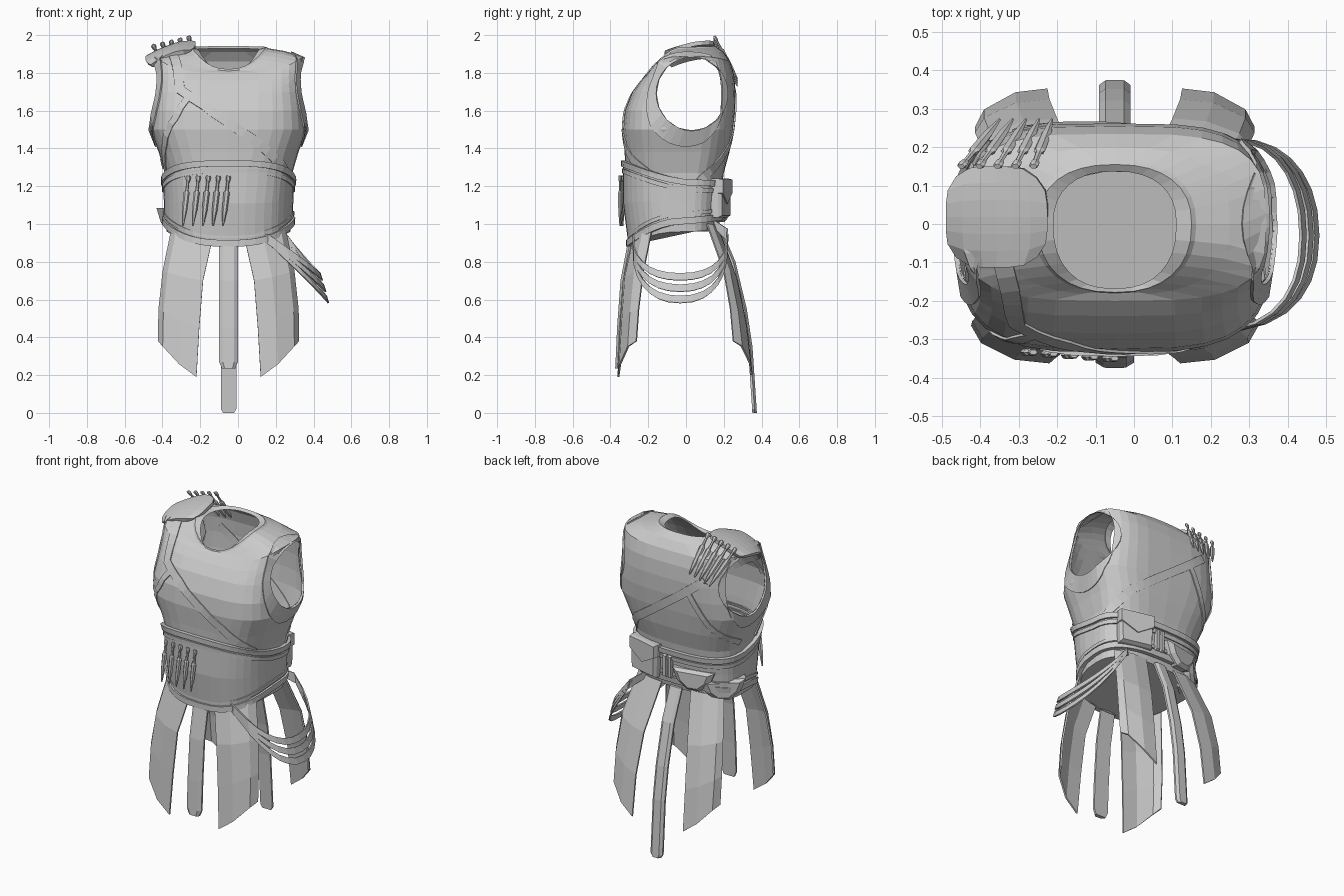
import bpy, bmesh, math
from mathutils import Vector, Matrix
from mathutils.bvhtree import BVHTree

if "Cube" in bpy.data.objects:
    bpy.data.objects.remove(bpy.data.objects["Cube"])

CX = -0.05  # the garment's own centre line
grey = bpy.data.materials.new("plain grey")
grey.diffuse_color = (0.6, 0.6, 0.6, 1)
grey.use_nodes = True
grey.node_tree.nodes["Principled BSDF"].inputs["Base Color"].default_value = grey.diffuse_color


def finish(name, bm, thick=0):
    me = bpy.data.meshes.new(name)
    bmesh.ops.recalc_face_normals(bm, faces=bm.faces)
    bm.to_mesh(me)
    bm.free()
    ob = bpy.data.objects.new(name, me)
    bpy.context.collection.objects.link(ob)
    me.materials.append(grey)
    if thick:
        mod = ob.modifiers.new("thickness", 'SOLIDIFY')
        mod.thickness = thick
        mod.offset = 0
    return ob


def grid_bm(rows, loop_rows=False, loop_cols=False, caps=False):
    bm = bmesh.new()
    vs = [[bm.verts.new(p) for p in r] for r in rows]
    n, m = len(vs), len(vs[0])
    for i in range(n if loop_rows else n - 1):
        for j in range(m if loop_cols else m - 1):
            a, b = vs[i], vs[(i + 1) % n]
            bm.faces.new((a[j], a[(j + 1) % m], b[(j + 1) % m], b[j]))
    if caps:
        bm.faces.new(vs[0])
        bm.faces.new(vs[-1])
    return bm


def grid(name, rows, thick=0, **kw):
    return finish(name, grid_bm(rows, **kw), thick)


def spow(v, p):
    return math.copysign(abs(v) ** p, v)


def ring_point(r, t):
    hx, yf, yb, zf, zs, zb, p = r
    c, s = math.cos(t), math.sin(t)
    z = zs + ((zf if s < 0 else zb) - zs) * s * s
    return Vector((CX + hx * spow(c, p), (-yf if s < 0 else yb) * spow(s, p), z))


# Torso: rings of half width, front y, back y, z at front / side / back, squareness
RINGS = [
    (.328, -.295, .165, .885, .96, .98, .76), (.332, -.32, .18, 1.03, 1.05, 1.06, .76),
    (.333, -.325, .185, 1.15, 1.15, 1.15, .74), (.338, -.32, .20, 1.27, 1.27, 1.27, .70),
    (.37, -.325, .23, 1.38, 1.38, 1.38, .64), (.415, -.335, .25, 1.50, 1.50, 1.50, .60),
    (.405, -.325, .26, 1.60, 1.60, 1.60, .57), (.39, -.285, .262, 1.70, 1.70, 1.70, .55),
    (.385, -.24, .255, 1.76, 1.80, 1.79, .55), (.395, -.20, .235, 1.80, 1.887, 1.86, .58),
    (.30, -.185, .20, 1.808, 1.915, 1.91, .75), (.212, -.18, .165, 1.81, 1.93, 1.935, .85),
    (.20, -.178, .155, 1.82, 1.938, 1.942, .85), (.16, -.168, .137, 1.80, 1.925, 1.93, .85)]
SEG = 32
bm = grid_bm([[ring_point(r, math.tau * k / SEG) for k in range(SEG)] for r in RINGS], loop_cols=True)
bm.verts.ensure_lookup_table()
bm.faces.new(bm.verts[:SEG])  # closed underside
bm.normal_update()
tree = BVHTree.FromBMesh(bm)

# Armholes: cut a 16-sided outline through both sides
hole = [(.03 + .185 * math.cos(math.tau * k / 16), 1.69 + .195 * math.sin(math.tau * k / 16)) for k in range(16)]
planes = []
for (y0, z0), (y1, z1) in zip(hole, hole[1:] + hole[:1]):
    planes.append((Vector((0, y0, z0)), Vector((0, z1 - z0, y0 - y1)).normalized()))
for co, no in planes:
    fs = [f for f in bm.faces if abs(f.calc_center_median().x - CX) > .22 and f.calc_center_median().z > 1.3]
    es = {e for f in fs for e in f.edges}
    vs = {v for f in fs for v in f.verts}
    bmesh.ops.bisect_plane(bm, geom=list(vs) + list(es) + fs, plane_co=co, plane_no=no, dist=1e-5)
gone = [f for f in bm.faces if abs(f.calc_center_median().x - CX) > .22
        and all(no.dot(f.calc_center_median() - co) < 1e-4 for co, no in planes)]
bmesh.ops.delete(bm, geom=gone, context='FACES')
finish("torso", bm)


def on_body(p, off):
    loc, n, _, _ = tree.find_nearest(Vector(p))
    if n.dot(loc - Vector((CX, 0, 1.45))) < 0:
        n = -n
    return loc + n * off, n


def on_side(side, y, z, off):
    loc = tree.ray_cast(Vector((CX + side, y, z)), Vector((-side, 0, 0)))[0]
    return on_body(loc if loc else (CX + side * .39, y, z), off)[0]


# Armhole trims, widest at the front and underneath
for side, label in ((-1, "left"), (1, "right")):
    rows = []
    for k in range(32):
        c, s = math.cos(math.tau * k / 32), math.sin(math.tau * k / 32)
        inner = (.03 + .186 * c, 1.69 + .194 * s)
        outer = (CX + side * (.41 - .07 * max(0, s) ** 2), .0 + .23 * c, 1.67 + .27 * s)
        rows.append([on_side(side, *inner, -.004), on_side(side, *inner, .010),
                     on_body(outer, .008)[0], on_body(outer, -.004)[0]])
    grid("armhole_trim_" + label, rows, loop_rows=True)


# Straps laid over the body along a path
def strap(name, pts, width=.05):
    pts = [Vector(p) for p in pts]
    path = [a.lerp(b, i / 5) for a, b in zip(pts, pts[1:]) for i in range(5)] + [pts[-1]]
    path = [on_body(p, 0) for p in path]
    rows = []
    for i, (p, n) in enumerate(path):
        tan = path[min(i + 1, len(path) - 1)][0] - path[max(i - 1, 0)][0]
        side = tan.cross(n).normalized() * width / 2
        a, b = on_body(p - side, 0)[0], on_body(p + side, 0)[0]
        rows.append([a - n * .004, a + n * .007, b + n * .007, b - n * .004])
    grid(name, rows, loop_cols=True, caps=True)


strap("chest_strap", [(-.34, -.08, 1.88), (-.30, -.25, 1.70), (-.10, -.33, 1.57), (.12, -.33, 1.42), (.30, -.2, 1.24)])
strap("chest_side_strap", [(-.27, -.29, 1.66), (-.34, -.27, 1.53), (-.42, -.14, 1.27)], .035)
strap("back_strap", [(-.30, .24, 1.74), (-.16, .26, 1.63), (.02, .25, 1.50), (.2, .22, 1.37), (.3, .08, 1.22)])
strap("back_side_strap", [(-.2, .26, 1.64), (-.31, .23, 1.46), (-.42, .04, 1.30)], .035)


# Belly wrap and its hems
def body(t, z, off):
    z2 = min(max(z, RINGS[0][4]), 1.49)
    i = max(k for k in range(6) if RINGS[k][4] <= z2)
    a, b = RINGS[i], RINGS[i + 1]
    f = (z2 - a[4]) / (b[4] - a[4])
    r = [u + (v - u) * f for u, v in zip(a, b)]
    return ring_point((r[0] + off, r[1] - off, r[2] + off, z, z, z, r[6]), t)


def top_edge(t):
    s = -math.sin(t)
    return 1.225 + (.10 * s if s > 0 else .01 * s)


def low_edge(t):
    s = -math.sin(t)
    return 1.01 - (.12 * s ** 1.5 if s > 0 else .02 * s)


def band(name, lo, hi, off):
    rows = []
    for k in range(40):
        t = math.tau * k / 40
        a, b = lo(t), hi(t)
        rows.append([body(t, a, -.01), body(t, a, off), body(t, (a + b) / 2, off), body(t, b, off), body(t, b, -.01)])
    grid(name, rows, loop_rows=True)


band("belly_wrap", low_edge, top_edge, .010)
band("upper_hem", lambda t: top_edge(t) - .02, lambda t: top_edge(t) + .012, .022)
band("upper_cord", lambda t: top_edge(t) - .055, lambda t: top_edge(t) - .03, .018)
band("lower_hem", lambda t: low_edge(t) - .01, lambda t: low_edge(t) + .025, .022)
band("lower_cord", lambda t: low_edge(t) + .035, lambda t: low_edge(t) + .055, .016)

# Four wide skirt panels: inner and outer edges as (distance from centre, y, z)
IN_F = [(.09, -.285, .90), (.135, -.33, .70), (.155, -.345, .45), (.17, -.358, .19)]
OUT_F = [(.30, -.18, .97), (.345, -.225, .75), (.367, -.25, .55), (.37, -.262, .38)]
IN_B = [(.10, .165, .99), (.15, .27, .70), (.17, .32, .45), (.175, .348, .20)]
OUT_B = [(.29, .11, 1.0), (.345, .20, .75), (.36, .235, .55), (.36, .25, .38)]
for where, inner, outer in (("front", IN_F, OUT_F), ("back", IN_B, OUT_B)):
    for side, label in ((-1, "left"), (1, "right")):
        rows = []
        for a, b in zip(inner, outer):
            a, b = Vector(a), Vector(b)
            cols = [[a[i] + (b[i] - a[i]) * f[i] for i in range(3)]
                    for f in ((0, 0, 0), (.45, .1, .35), (.88, .55, .85), (1, 1, 1))]
            rows.append([(CX + side * p[0], p[1], p[2]) for p in cols])
        grid(f"{where}_skirt_panel_{label}", rows, .01)


# Narrow hanging strips with a folded section
def strip(name, path, half, out):
    rows = []
    for i, (y, z) in enumerate(path):
        h = half * (.7 if i == len(path) - 1 else 1)
        rows.append([(CX + x * h, y + d * out, z) for x, d in
                     ((-1, -.012), (-1, 0), (-.6, .012), (.6, .012), (1, 0), (1, -.012))])
    grid(name, rows, loop_cols=True, caps=True)


strip("front_strip", [(-.295, .91), (-.335, .70), (-.353, .45), (-.361, .27), (-.363, .235)], .05, -1)
strip("back_strip", [(.17, .99), (.25, .80), (.31, .55), (.34, .35), (.362, .02), (.363, .0)], .041, 1)

# Three flat straps looping from the hip, with gaps between them
for k, (xo, zo) in enumerate(((.44, .72), (.458, .66), (.473, .60))):
    rows = [[(.12, -.27, .95), (.12, -.27, .92)]]
    for i in range(15):
        t = math.pi * i / 14
        f, s = i / 14, math.sin(t) ** .75
        x0, z0 = .17 + .07 * f, .925 + .03 * f - .012 * k
        x, y = x0 + (xo - x0) * s, -.03 - .25 * spow(math.cos(t), .9)
        z = z0 + (zo - z0) * s
        rows.append([(x - .006, y, z + .019), (x + .006, y, z - .019)])
    rows.append([(.17, .15, 1.02), (.17, .15, .98)])
    grid(f"hip_loop_{k + 1}", rows, .008)

# Shoulder plate
rows = []
for i in range(7):
    u = -1 + i / 3
    row = []
    for j in range(7):
        v = -1 + j / 3
        row.append((-.355 + .13 * u * (1 - .22 * v ** 4), .02 + .13 * v * (1 - .22 * u ** 4),
                    1.960 - .019 * (1 - u) ** 2 - .012 * (1 - v) ** 2))
    rows.append(row)
grid("shoulder_plate", rows, .022)


# Throwing darts: flattened lofts from knob to point
def dart(name, head, tip, out):
    head, tip, out = Vector(head), Vector(tip), Vector(out).normalized()
    side = (tip - head).cross(out).normalized()
    rows = []
    for t, w in ((0, .010), (.03, .014), (.09, .012), (.12, .008), (.3, .009), (.33, .016), (.7, .014), (1, .004)):
        c = head.lerp(tip, t)
        rows.append([c + side * w * math.cos(a) + out * w * .7 * math.sin(a)
                     for a in (math.tau * k / 6 for k in range(6))])
    grid(name, rows, loop_cols=True, caps=True)


for k in range(5):
    dart(f"shoulder_dart_{k + 1}", (-.45 + .047 * k, .15, 1.95 + .011 * k),
         (-.35 + .034 * k, .272, 1.73 + .01 * k), (-.2, 1, .4))
    x = -.262 + .053 * k
    dart(f"belly_dart_{k + 1}", (x, -.334 - .004 * k, 1.255), (x - .03, -.334 - .004 * k, .99), (0, -1, 0))


# Pouches: an outline in x and z that narrows towards the outside
def pouch(name, outline, at, turn, depth, shrink):
    m = Matrix.Translation(at) @ Matrix.Rotation(math.radians(turn), 4, 'Z')
    rows = [[m @ Vector((x * s, d, z * s)) for x, z in outline]
            for d, s in ((-.05, 1), (depth * .6, 1), (depth, shrink))]
    grid(name, rows, loop_cols=True, caps=True)


BOX = [(-.10, -.1), (.10, -.1), (.105, .1), (-.105, .1)]
FLAP = [(-.13, .055), (-.10, -.02), (-.04, -.07), (.04, -.07), (.10, -.02), (.13, .055)]
LID = [(-.108, .105), (-.108, .03), (0, -.03), (.108, .03), (.108, .105)]
LOOP = [(-.011, -.07), (.011, -.07), (.011, .07), (-.011, .07)]
pouch("box_pouch", BOX, (.14, .165, 1.135), -14, .05, .9)
pouch("box_pouch_lid", LID, (.14, .17, 1.135), -14, .052, .95)
for k in range(2):
    pouch(f"belt_loop_{k + 1}", LOOP, (-.035 + .035 * k, .185, 1.12), 0, .03, .9)
pouch("flap_pouch_inner", FLAP, (-.18, .165, 1.08), 12, .05, .72)
pouch("flap_pouch_outer", FLAP, (-.315, .09, 1.03), 42, .05, .72)
